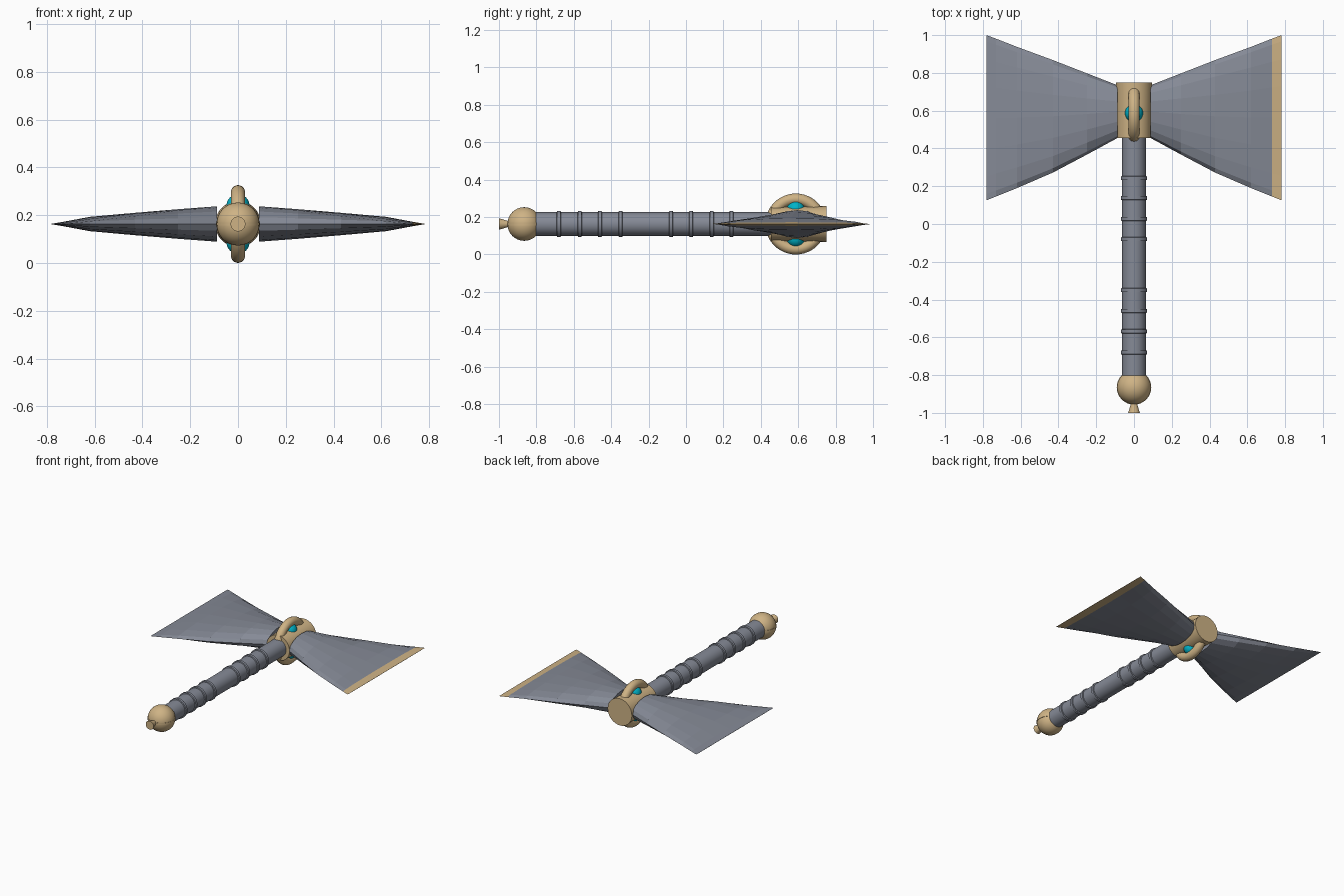
import bpy, bmesh, math
from mathutils import Matrix, Vector

if "Cube" in bpy.data.objects:
    bpy.data.objects.remove(bpy.data.objects["Cube"])

ZC = 0.163      # height of the weapon's long axis
HEAD_Y = 0.587  # middle of the head ornament


def material(name, rgb):
    m = bpy.data.materials.new(name)
    m.diffuse_color = (*rgb, 1)
    m.use_nodes = True
    m.node_tree.nodes["Principled BSDF"].inputs["Base Color"].default_value = m.diffuse_color
    return m


STEEL = material("steel grey", (0.235, 0.254, 0.305))
GOLD = material("pale gold", (0.62, 0.45, 0.235))
TEAL = material("teal gem", (0.0, 0.45, 0.58))


def finish(name, bm, mats, smooth=True, angle=35):
    bmesh.ops.recalc_face_normals(bm, faces=bm.faces)
    me = bpy.data.meshes.new(name)
    bm.to_mesh(me)
    bm.free()
    ob = bpy.data.objects.new(name, me)
    bpy.context.collection.objects.link(ob)
    for m in mats:
        me.materials.append(m)
    if smooth:
        bpy.ops.object.select_all(action='DESELECT')
        ob.select_set(True)
        bpy.context.view_layer.objects.active = ob
        bpy.ops.object.shade_smooth_by_angle(angle=math.radians(angle))
    return ob


def loft(bm, rings, closed=False):
    """Skin a list of vertex rings, capping both ends unless closed."""
    rings = [[bm.verts.new(p) for p in r] for r in rings]
    pairs = list(zip(rings, rings[1:]))
    if closed:
        pairs.append((rings[-1], rings[0]))
    for a, b in pairs:
        n = len(a)
        for i in range(n):
            j = (i + 1) % n
            bm.faces.new((a[i], a[j], b[j], b[i]))
    if not closed:
        bm.faces.new(rings[0])
        bm.faces.new(rings[-1])


def turned(name, profile, mat, sides=32):
    """Turn (y, radius) points around the long axis."""
    bm = bmesh.new()
    loft(bm, [[(r * math.cos(2 * math.pi * i / sides), y,
                ZC + r * math.sin(2 * math.pi * i / sides))
               for i in range(sides)] for y, r in profile])
    return finish(name, bm, [mat])


def ball(name, centre, radius, mat):
    bm = bmesh.new()
    bmesh.ops.create_uvsphere(bm, u_segments=32, v_segments=16, radius=radius,
                              matrix=Matrix.Translation(Vector(centre)))
    return finish(name, bm, [mat])


# Handle with two groups of grip rings
turned("handle", [(-0.82, 0.063), (0.47, 0.063)], STEEL)
for k, y in enumerate((-0.68, -0.568, -0.46, -0.35, -0.08, 0.027, 0.138, 0.243)):
    turned(f"grip_ring_{k + 1}",
           [(y - 0.012, 0.06), (y - 0.009, 0.07), (y + 0.009, 0.07), (y + 0.012, 0.06)], STEEL)

# Pommel ball, its thin seam band and the flared end knob
ball("pommel", (0, -0.865, ZC), 0.09, GOLD)
bm = bmesh.new()
bmesh.ops.create_cone(bm, cap_ends=True, segments=32, radius1=0.0915, radius2=0.0915,
                      depth=0.014, matrix=Matrix.Translation((0, -0.865, ZC)))
finish("pommel_band", bm, [GOLD])
turned("end_knob", [(-1.0, 0.031), (-0.945, 0.014), (-0.93, 0.014)], GOLD)

# Head socket
turned("head_socket", [(0.455, 0.09), (0.75, 0.096)], GOLD)

# Upright ring through the socket
bm = bmesh.new()
MAJOR, MINOR = 0.133, 0.03
loft(bm, [[(MINOR * math.sin(v), HEAD_Y + (MAJOR + MINOR * math.cos(v)) * math.cos(u),
            ZC + (MAJOR + MINOR * math.cos(v)) * math.sin(u))
           for v in [2 * math.pi * j / 12 for j in range(12)]]
          for u in [2 * math.pi * i / 48 for i in range(48)]], closed=True)
finish("head_ring", bm, [GOLD])

# Gems above and below
for label, s in (("upper", 1), ("lower", -1)):
    ball(f"{label}_gem", (0, HEAD_Y, ZC + s * 0.077), 0.048, TEAL)

# Blades: oval sections that widen and thin to a sharp edge
SECTIONS = [  # x, low y, high y, half thickness
    (0.088, 0.455, 0.735, 0.074), (0.25, 0.367, 0.798, 0.062),
    (0.43, 0.272, 0.868, 0.047), (0.62, 0.19, 0.938, 0.030),
    (0.73, 0.146, 0.981, 0.0095), (0.782, 0.125, 1.0, 0.0006)]
SIDES = 16
for label, s in (("right", 1), ("left", -1)):
    bm = bmesh.new()
    loft(bm, [[(s * x, (lo + hi) / 2 + (hi - lo) / 2 * math.cos(a), ZC + hz * math.sin(a))
               for a in [2 * math.pi * i / SIDES for i in range(SIDES)]]
              for x, lo, hi, hz in SECTIONS])
    # Gilded cutting edge on the right blade only
    for f in bm.faces:
        f.material_index = int(f.calc_center_median().x > 0.731)
    finish(f"{label}_blade", bm, [STEEL, GOLD], smooth=False)
